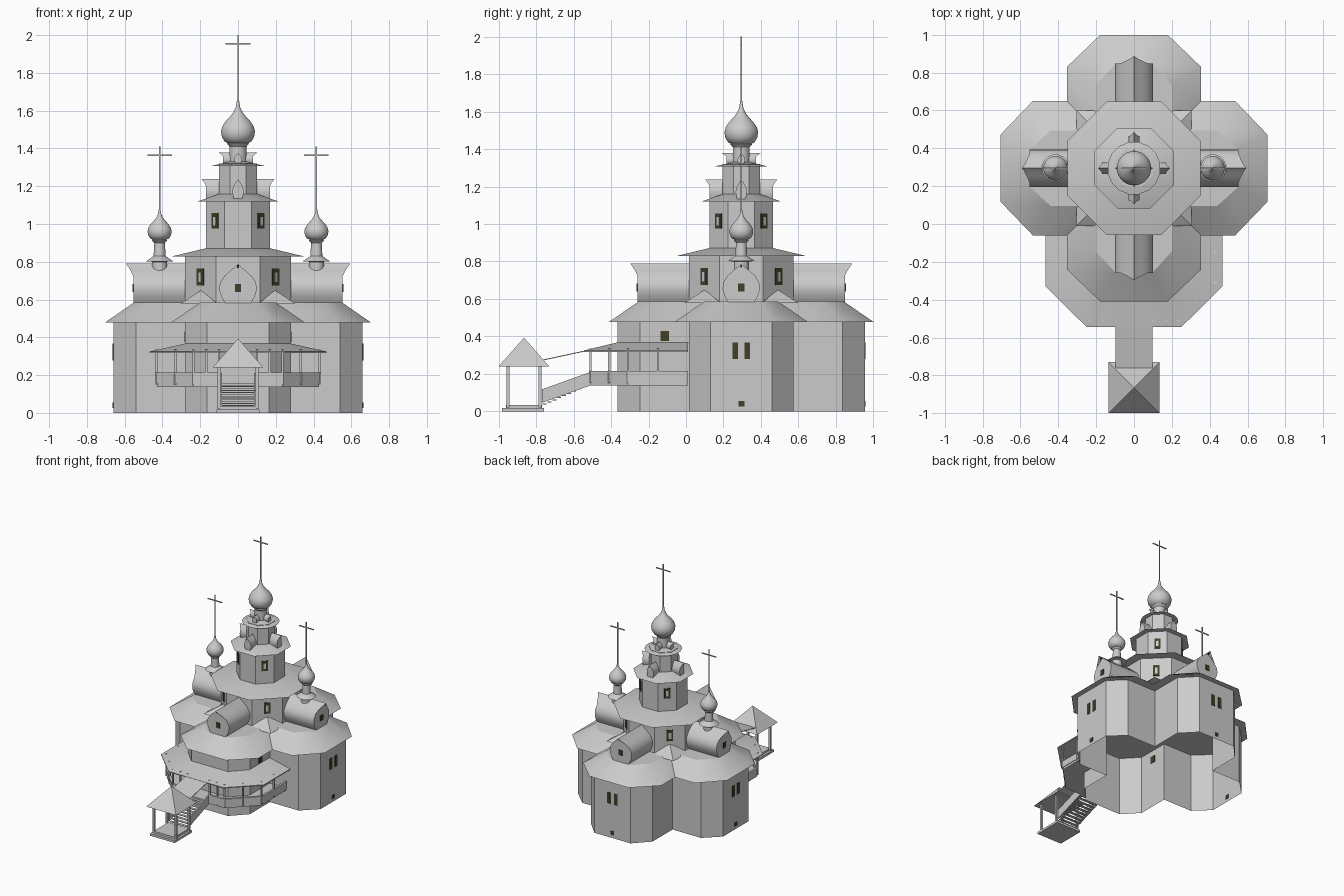
import bpy
import math
from mathutils import Vector

if "Cube" in bpy.data.objects:
    bpy.data.objects.remove(bpy.data.objects["Cube"], do_unlink=True)

CY = 0.295  # the tower axis lies behind the origin


def material(name, rgb):
    m = bpy.data.materials.new(name)
    m.use_nodes = True
    m.diffuse_color = (*rgb, 1)
    m.node_tree.nodes["Principled BSDF"].inputs["Base Color"].default_value = (*rgb, 1)
    return m


TIMBER = material("pale grey timber", (0.6, 0.6, 0.6))
DARK = material("dark olive frame", (0.055, 0.05, 0.02))


def loft(name, rings, caps=(), closed=True, mat=TIMBER, smooth=30):
    """Skin a list of equal rings; caps lists the ring numbers to fill."""
    n = len(rings[0])
    verts = [tuple(p) for r in rings for p in r]
    faces = []
    for k in range(len(rings) - 1):
        for i in range(n if closed else n - 1):
            j = (i + 1) % n
            faces.append((k * n + i, k * n + j, (k + 1) * n + j, (k + 1) * n + i))
    for c in caps:
        ids = [c * n + i for i in range(n)]
        faces.append(ids[::-1] if c == 0 else ids)
    me = bpy.data.meshes.new(name)
    me.from_pydata(verts, [], faces)
    me.materials.append(mat)
    ob = bpy.data.objects.new(name, me)
    bpy.context.collection.objects.link(ob)
    me.shade_smooth()
    me.set_sharp_from_angle(angle=math.radians(smooth))
    return ob


def ngon(apothem, z, n=8, x=0, y=CY):
    r = apothem / math.cos(math.pi / n)
    return [(x + r * math.cos((2 * i + 1) * math.pi / n),
             y + r * math.sin((2 * i + 1) * math.pi / n), z) for i in range(n)]


def turn(u, v, angle):
    """Point u outward and v sideways from the tower axis."""
    c, s = math.cos(angle), math.sin(angle)
    return u * c - v * s, CY + u * s + v * c


def cross_plan(end, end_half, shoulder, half, z):
    arm = [(half, -half), (shoulder, -half), (end, -end_half), (end, end_half), (shoulder, half)]
    return [(*turn(u, v, k * math.pi / 2), z) for k in range(4) for u, v in arm]


def beam(name, a, b, w, h, mat=TIMBER):
    a, b = Vector(a), Vector(b)
    d = b - a
    side = Vector((-d.y, d.x, 0)).normalized() * w / 2
    up = Vector((0, 0, h))
    return loft(name, [[p + side, p - side, p - side + up, p + side + up] for p in (a, b)], (0, 1), mat=mat)


def post(name, x, y, z0, z1, w=0.012):
    return beam(name, (x - w / 2, y, z0), (x + w / 2, y, z0), w, z1 - z0)


def window(name, angle, r, v, z, w, h, pane=False):
    a, b = turn(r, v - w / 2, angle), turn(r, v + w / 2, angle)
    beam(name, (*a, z), (*b, z), 0.009, h, DARK)
    if pane:
        a, b = turn(r, v - w / 5, angle), turn(r, v + w / 5, angle)
        beam(name + "_pane", (*a, z + h * 0.2), (*b, z + h * 0.2), 0.014, h * 0.55)


def barrel_gable(name, angle, r_in, r_out, w, z0, z1, tip):
    """Keel-arched barrel roof whose ridge juts out at the end."""
    prof = [(0.68, 0), (0.9, 0.18), (1, 0.36), (0.95, 0.52), (0.74, 0.68), (0.4, 0.83), (0.13, 0.93), (0, 1)]
    prof = [(-a, t) for a, t in prof] + [(a, t) for a, t in prof[-2::-1]]

    def ring(r, jut):
        return [(*turn(r + jut * max(0, (t - 0.72) / 0.28), a * w, angle), z0 + t * (z1 - z0)) for a, t in prof]
    loft(name, [ring(r_in, 0), ring(r_out, 0)], (1,), smooth=40)
    loft(name + "_edge", [ring(r_out, 0), ring(r_out, tip)], closed=False, smooth=40)


def onion(name, x, z, s, top):
    """Onion dome with its widest point at z, plus pole and cross bar."""
    prof = [(0.45, -0.75), (0.78, -0.6), (0.95, -0.32), (1, 0), (0.93, 0.28), (0.74, 0.58),
            (0.48, 0.86), (0.27, 1.12), (0.13, 1.42), (0.06, 1.85)]
    loft(name, [ngon(r * s, z + t * s, 24, x) for r, t in prof], (0, len(prof) - 1), smooth=50)
    post(name + "_cross_pole", x, CY, z + s, top, 0.007)
    beam(name + "_cross_bar", (x - 0.065, CY, top - 0.05), (x + 0.065, CY, top - 0.05), 0.007, 0.007)


# Cross-shaped main building, open below, with its hipped roof
loft("main_walls", [cross_plan(0.66, 0.165, 0.54, 0.28, z) for z in (0, 0.485)])
loft("main_roof", [cross_plan(0.705, 0.178, 0.535, 0.355, 0.478),
                   cross_plan(0.55, 0.1, 0.44, 0.2, 0.585)], (0, 1))

# Stacked octagonal tower with flared eaves
for i, (a, z0, z1) in enumerate([(0.28, 0.56, 0.84), (0.17, 0.85, 1.13), (0.1, 1.14, 1.32)]):
    loft(f"tower_stage_{i + 1}", [ngon(a, z0), ngon(a, z1)], (0, 1))
for i, (a, b, z0, z1, n) in enumerate([(0.352, 0.168, 0.828, 0.872, 8), (0.212, 0.098, 1.12, 1.16, 8),
                                       (0.138, 0.04, 1.308, 1.332, 16)]):
    loft(f"tower_eave_{i + 1}", [ngon(a, z0, n), ngon(b, z1, n)], (0, 1))
loft("tower_drum", [ngon(r, z, 16) for r, z in [(0.045, 1.32), (0.045, 1.41), (0.058, 1.425), (0.04, 1.44)]], (3,))
onion("main_dome", 0, 1.49, 0.09, 2.0)

# Barrel gables on the arms and small ones round the tower
for k in range(4):
    ang = k * math.pi / 2
    barrel_gable(f"arm_gable_{k}", ang, 0.2, 0.553, 0.1, 0.58, 0.79, 0.04)
    barrel_gable(f"lower_tower_gable_{k}", ang, 0.08, 0.17, 0.03, 1.13, 1.238, 0.022)
    barrel_gable(f"upper_tower_gable_{k}", ang, 0.03, 0.08, 0.02, 1.32, 1.378, 0.022)
    window(f"gable_window_{k}", ang, 0.555, 0, 0.64, 0.034, 0.042)
    window(f"gable_vent_{k}", ang, 0.57, 0, 0.768, 0.01, 0.014)
    if k != 3:
        # paired windows and cellar vent on the free arm ends
        for v in (-0.032, 0.032):
            window(f"arm_window_{k}", ang, 0.66, v, 0.278, 0.03, 0.09)
        window(f"cellar_vent_{k}", ang, 0.66, 0, 0.026, 0.032, 0.03)
    diag = ang + math.pi / 4
    window(f"lower_tower_window_{k}", diag, 0.28, 0, 0.675, 0.05, 0.09, True)
    window(f"upper_tower_window_{k}", diag, 0.17, 0, 0.975, 0.046, 0.082, True)
    # little hipped roof filling the corner between two arms
    base = [(*turn(u, v, ang), 0.578) for u, v in [(0.12, 0.12), (0.305, 0.11), (0.305, 0.305), (0.11, 0.305)]]
    peak = (*turn(0.195, 0.195, ang), 0.65)
    loft(f"corner_roof_{k}", [base, [peak] * 4], (0,), smooth=10)

# Side cupolas standing on the left and right gables
for side, x in (("left", 0.415), ("right", -0.415)):
    prof = [(0.04, 0.73), (0.04, 0.8), (0.072, 0.802), (0.032, 0.83), (0.028, 0.9), (0.04, 0.912), (0.03, 0.925)]
    loft(side + "_cupola_drum", [ngon(r, z, 16, x) for r, z in prof], (0, 6))
    onion(side + "_dome", x, 0.962, 0.064, 1.41)
    wx = math.copysign(0.28, x)
    beam(side + "_front_arm_window", (wx, -0.135, 0.375), (wx, -0.09, 0.375), 0.009, 0.055, DARK)


# Gallery wrapped around the front arm
def mirrored(half, z):
    return [(x, y, z) for x, y in half] + [(-x, y, z) for x, y in half[::-1]]


wall = [(0.28, 0.01), (0.28, -0.25), (0.165, -0.37)]
deck = [(0.43, 0.01), (0.43, -0.31), (0.235, -0.51)]
eave = [(0.468, 0.01), (0.468, -0.33), (0.25, -0.545)]
loft("gallery_floor", [mirrored(wall, 0.138), mirrored(deck, 0.138), mirrored(deck, 0.158),
                       mirrored(wall, 0.158)], closed=False)
loft("gallery_roof", [mirrored(wall, 0.34), mirrored(eave, 0.318), mirrored(eave, 0.325),
                      mirrored(wall, 0.367)], closed=False)
for s in (-1, 1):
    rail = [(s * x, y) for x, y in deck + [(0.1, -0.51)]]
    for (x0, y0), (x1, y1) in zip(rail, rail[1:]):
        beam("gallery_railing", (x0, y0, 0.155), (x1, y1, 0.155), 0.01, 0.052)
        beam("gallery_handrail", (x0, y0, 0.207), (x1, y1, 0.207), 0.018, 0.008)
        post("gallery_post", x1, y1, 0.15, 0.335)
        post("gallery_post", (x0 + x1) / 2, (y0 + y1) / 2, 0.15, 0.335)
    # stair sides and canopy posts
    beam("stair_side", (s * 0.09, -0.77, 0.045), (s * 0.09, -0.51, 0.138), 0.01, 0.072)
    for y in (-0.95, -0.78):
        post("canopy_post", s * 0.1, y, 0.02, 0.245, 0.016)

# Stairs, sloping cover, and entrance canopy
for i in range(10):
    y, z = -0.755 + i * 0.026, 0.036 + i * 0.0115
    beam("stair_tread", (-0.086, y, z), (0.086, y, z), 0.022, 0.005)
beam("stair_cover", (0, -0.77, 0.27), (0, -0.5, 0.328), 0.195, 0.005)
post("canopy_base", 0, -0.87, 0, 0.018, 0.225)
post("canopy_step", 0, -0.865, 0.018, 0.034, 0.19)
loft("canopy_roof", [ngon(0.135, 0.24, 4, 0, -0.865), ngon(0.001, 0.392, 4, 0, -0.865)], (0,))
